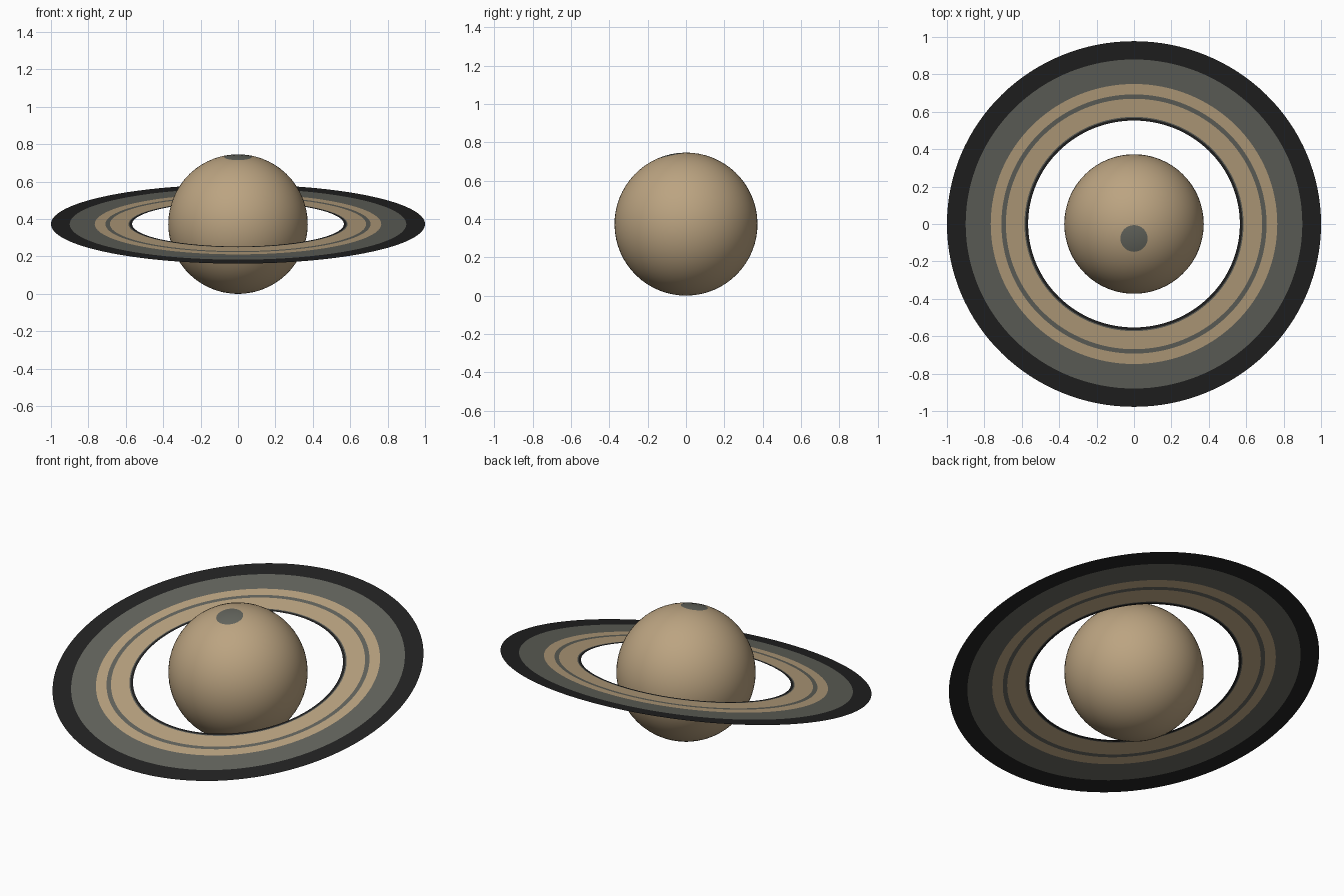
import bpy, bmesh, math
from mathutils import Matrix

cube = bpy.data.objects.get("Cube")
if cube:
    bpy.data.objects.remove(cube, do_unlink=True)

RADIUS = 0.373
SEGMENTS = 128
TILT = math.radians(12.2)
# Axis leans towards the front
PLACE = Matrix.Translation((0, 0, RADIUS)) @ Matrix.Rotation(TILT, 4, 'X')


def material(name, rgb):
    mat = bpy.data.materials.new(name)
    mat.use_nodes = True
    color = (*rgb, 1)
    mat.diffuse_color = color
    mat.node_tree.nodes["Principled BSDF"].inputs["Base Color"].default_value = color
    return mat


TAN, GREY, BLACK = range(3)
MATERIALS = [material("sand_tan", (0.50, 0.37, 0.22)),
             material("ash_grey", (0.126, 0.13, 0.11)),
             material("charcoal_black", (0.016, 0.016, 0.016))]


def add_object(name, bm):
    mesh = bpy.data.meshes.new(name)
    bm.to_mesh(mesh)
    bm.free()
    for mat in MATERIALS:
        mesh.materials.append(mat)
    obj = bpy.data.objects.new(name, mesh)
    bpy.context.collection.objects.link(obj)
    obj.matrix_world = PLACE
    return obj


# Planet globe with a grey cap around its north pole
bm = bmesh.new()
bmesh.ops.create_uvsphere(bm, u_segments=64, v_segments=32, radius=RADIUS)
cap_height = RADIUS * math.cos(math.radians(11.5))
for face in bm.faces:
    face.smooth = True
    if face.calc_center_median().z > cap_height:
        face.material_index = GREY
add_object("planet_globe", bm)

# Flat ring sheet: concentric bands as (outer radius, colour)
INNER = 0.566
BANDS = [(0.58, BLACK), (0.586, GREY), (0.685, TAN), (0.709, GREY),
         (0.766, TAN), (0.9, GREY), (1.0, BLACK)]
bm = bmesh.new()


def circle(radius):
    return bmesh.ops.create_circle(bm, segments=SEGMENTS, radius=radius)["verts"]


inner = circle(INNER)
for radius, color in BANDS:
    outer = circle(radius)
    for i in range(SEGMENTS):
        j = (i + 1) % SEGMENTS
        face = bm.faces.new((inner[i], outer[i], outer[j], inner[j]))
        face.material_index = color
    inner = outer
bm.normal_update()
for face in bm.faces:
    if face.normal.z < 0:
        face.normal_flip()
add_object("planet_rings", bm)
